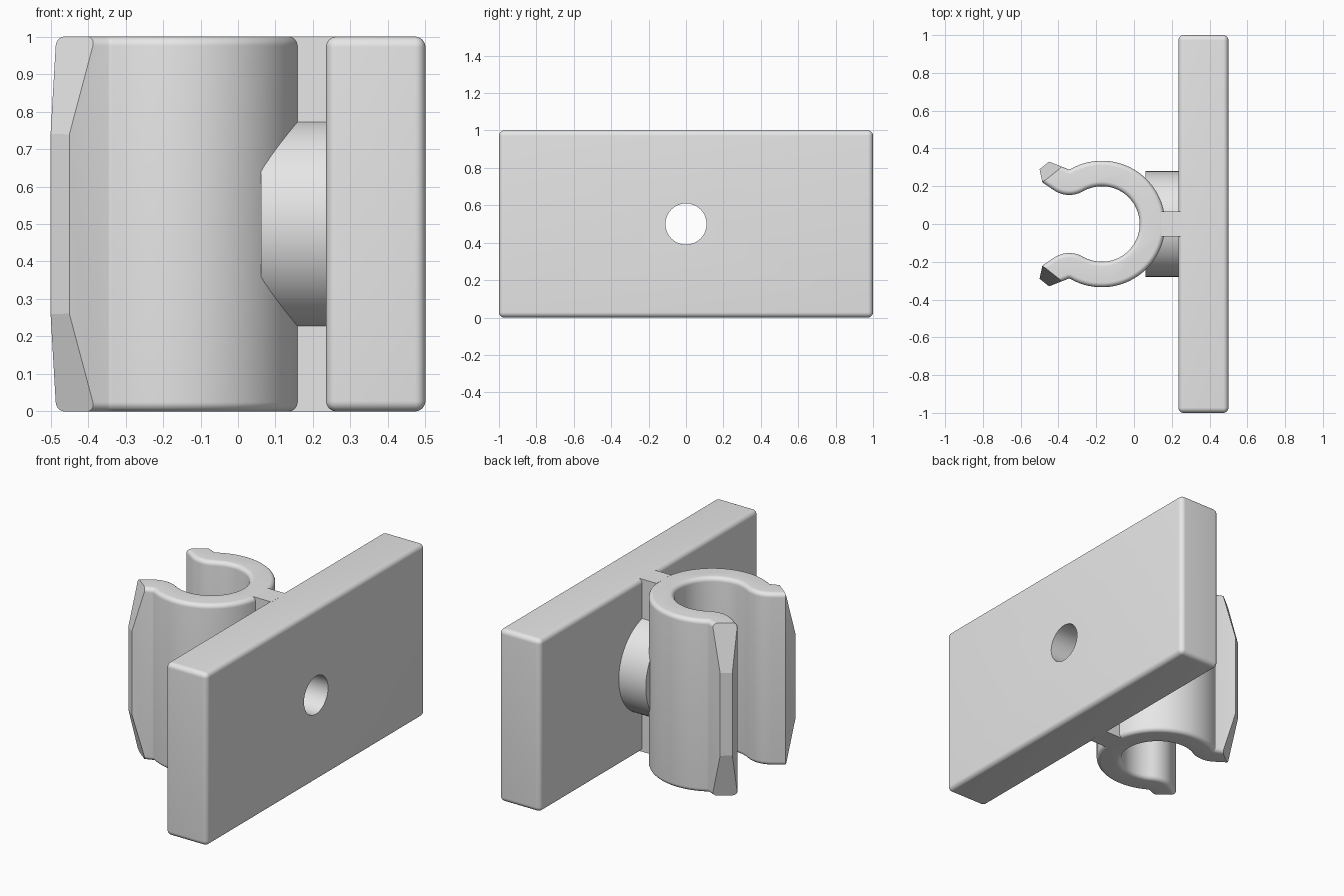
import bpy, bmesh
from math import radians, cos, sin, pi
from mathutils import Vector, Matrix

cube = bpy.data.objects.get("Cube")
if cube:
    bpy.data.objects.remove(cube, do_unlink=True)

grey = bpy.data.materials.new("light_grey")
grey.use_nodes = True
grey.diffuse_color = (0.8, 0.8, 0.8, 1)
grey.node_tree.nodes["Principled BSDF"].inputs["Base Color"].default_value = (0.8, 0.8, 0.8, 1)


def make_object(name, bm):
    bmesh.ops.recalc_face_normals(bm, faces=bm.faces[:])
    mesh = bpy.data.meshes.new(name)
    bm.to_mesh(mesh)
    bm.free()
    obj = bpy.data.objects.new(name, mesh)
    obj.data.materials.append(grey)
    bpy.context.collection.objects.link(obj)
    return obj


def box(name, low, high, bevel=0):
    low, high = Vector(low), Vector(high)
    bm = bmesh.new()
    bmesh.ops.create_cube(bm, size=1)
    for v in bm.verts:
        v.co = (low + high) / 2 + v.co * (high - low)
    if bevel:
        bmesh.ops.bevel(bm, geom=bm.edges[:], offset=bevel, segments=8,
                        profile=0.5, affect='EDGES')
    return make_object(name, bm)


def x_cylinder(name, radius, x0, x1):
    bm = bmesh.new()
    place = Matrix.Translation(((x0 + x1) / 2, 0, 0.5)) @ Matrix.Rotation(pi / 2, 4, 'Y')
    bmesh.ops.create_cone(bm, cap_ends=True, segments=64, radius1=radius,
                          radius2=radius, depth=x1 - x0, matrix=place)
    return make_object(name, bm)


def arc(centre, radius, start, end, steps):
    angles = [radians(start + (end - start) * i / steps) for i in range(steps + 1)]
    return [(centre[0] + radius * cos(a), centre[1] + radius * sin(a)) for a in angles]


def clip_profile():
    # Round jaw that ends in an outward-flared lip, mirrored across y
    jaw = (-0.17, 0)
    lip = arc(jaw, 0.345, 120, 120, 1)[0]
    half = arc(jaw, 0.335, 0, 120, 26)
    half += arc(lip, 0.01, -60, -110, 5)[1:]
    half += [(-0.45, 0.33), (-0.5, 0.29), (-0.485, 0.22)]
    half += arc(lip, 0.145, -125, -60, 12)
    half += arc(jaw, 0.2, 120, 0, 26)[1:]
    return half + [(x, -y) for x, y in reversed(half[1:-1])]


def spring_clip():
    bm = bmesh.new()
    base = bm.faces.new([bm.verts.new((x, y, 0)) for x, y in clip_profile()])
    top = bmesh.ops.extrude_face_region(bm, geom=[base], use_keep_orig=True)["geom"]
    for v in top:
        if isinstance(v, bmesh.types.BMVert):
            v.co.z = 1
    bmesh.ops.recalc_face_normals(bm, faces=bm.faces[:])
    # Rounded top and bottom rims
    rims = [e for e in bm.edges if e.verts[0].co.z == e.verts[1].co.z]
    bmesh.ops.bevel(bm, geom=rims, offset=0.025, segments=8, profile=0.5,
                    affect='EDGES')
    # Sloping cuts across the lip tips
    for side in (-1, 1):
        for end in (-1, 1):
            bmesh.ops.bisect_plane(
                bm, geom=bm.verts[:] + bm.edges[:] + bm.faces[:],
                plane_co=(-0.5, 0.29 * side, 0.5 + 0.24 * end),
                plane_no=(-0.62, 0.78 * side, 0.246 * end), clear_outer=True)
            rim = [e for e in bm.edges if e.is_boundary]
            bmesh.ops.holes_fill(bm, edges=rim, sides=0)
    return make_object("spring_clip", bm)


# Mounting plate, jaw and the pieces joining them
parts = [
    box("mounting_plate", (0.235, -1, 0), (0.5, 1, 1), 0.028),
    spring_clip(),
    box("joining_web", (0.143, -0.065, 0), (0.26, 0.065, 1)),
    x_cylinder("round_boss", 0.28, 0.062, 0.25),
]

# Screw hole through every part
cutter = x_cylinder("hole_cutter", 0.11, -0.06, 0.7)
cutter.hide_render = True
for part in parts:
    bpy.ops.object.select_all(action='DESELECT')
    part.select_set(True)
    bpy.context.view_layer.objects.active = part
    cut = part.modifiers.new("screw_hole", 'BOOLEAN')
    cut.operation = 'DIFFERENCE'
    cut.solver = 'EXACT'
    cut.object = cutter
    bpy.ops.object.modifier_apply(modifier=cut.name)
    bpy.ops.object.shade_smooth_by_angle(angle=radians(13))
bpy.data.objects.remove(cutter, do_unlink=True)
